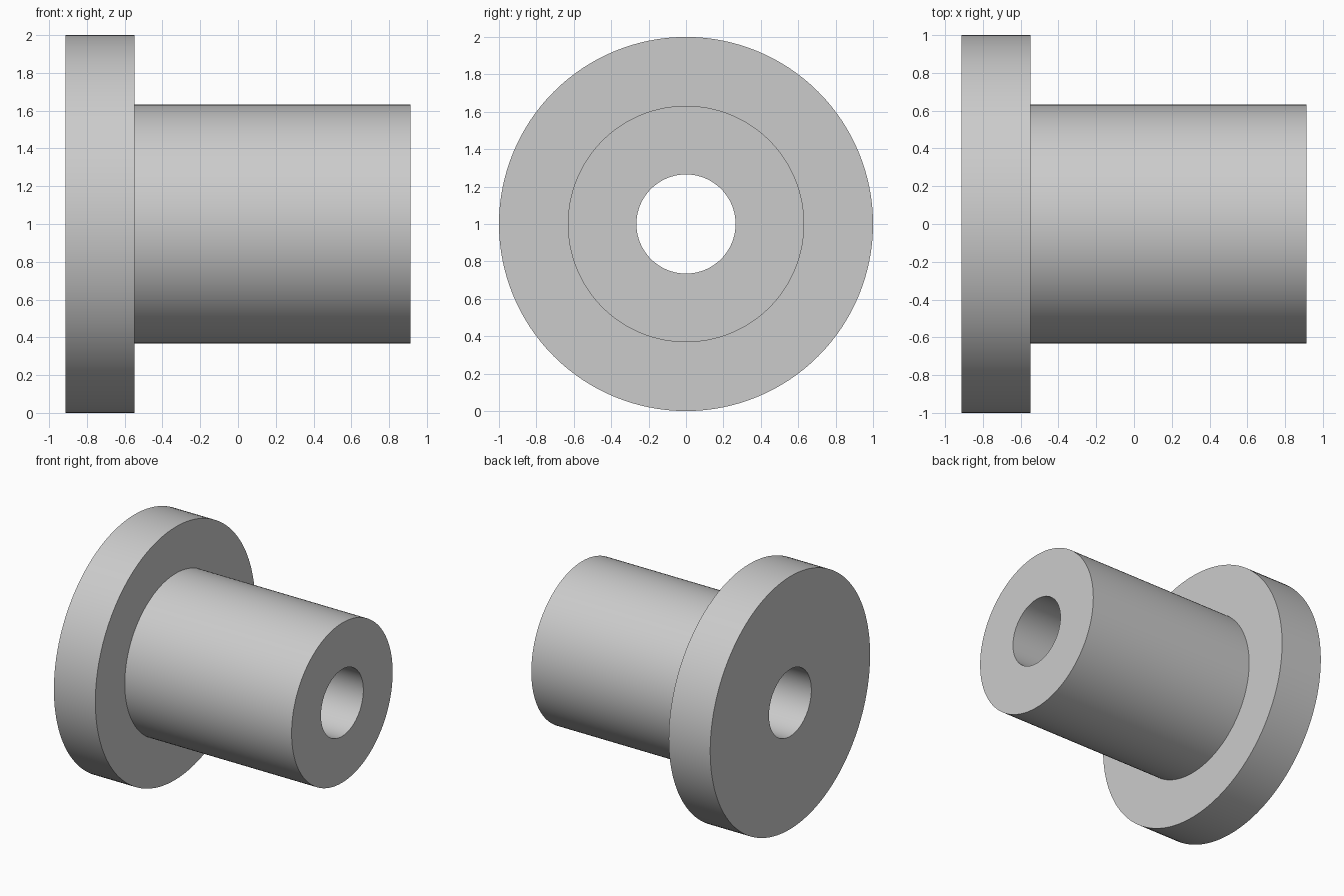
import bpy
import bmesh
import math
from mathutils import Vector, Matrix

cube = bpy.data.objects.get("Cube")
if cube:
    bpy.data.objects.remove(cube, do_unlink=True)

SEGMENTS = 128
HALF_LENGTH = 0.912
FLANGE_FACE = -0.549
FLANGE_R, BARREL_R, BORE_R = 1.0, 0.632, 0.265

# Plain grey metal
grey = bpy.data.materials.new("grey metal")
grey.use_nodes = True
colour = (0.6, 0.6, 0.6, 1.0)
grey.diffuse_color = colour
grey.node_tree.nodes["Principled BSDF"].inputs["Base Color"].default_value = colour

# Closed half-section of the bushing: (position along axis, radius)
section = [
    (-HALF_LENGTH, BORE_R),
    (-HALF_LENGTH, FLANGE_R),
    (FLANGE_FACE, FLANGE_R),
    (FLANGE_FACE, BARREL_R),
    (HALF_LENGTH, BARREL_R),
    (HALF_LENGTH, BORE_R),
]

# Revolve the section around the x axis
bm = bmesh.new()
verts = [bm.verts.new((x, 0, r)) for x, r in section]
edges = [bm.edges.new((v, verts[(i + 1) % len(verts)])) for i, v in enumerate(verts)]
bmesh.ops.spin(bm, geom=verts + edges, cent=Vector(), axis=Vector((1, 0, 0)),
               angle=math.tau, steps=SEGMENTS, use_merge=True)
bmesh.ops.remove_doubles(bm, verts=bm.verts[:], dist=0.0001)
bmesh.ops.recalc_face_normals(bm, faces=bm.faces[:])
bmesh.ops.transform(bm, matrix=Matrix.Translation((0, 0, FLANGE_R)), verts=bm.verts[:])

mesh = bpy.data.meshes.new("flanged_bushing")
bm.to_mesh(mesh)
bm.free()
mesh.materials.append(grey)
bushing = bpy.data.objects.new("flanged_bushing", mesh)
bpy.context.collection.objects.link(bushing)

# Smooth round walls, crisp rims
bpy.ops.object.select_all(action='DESELECT')
bushing.select_set(True)
bpy.context.view_layer.objects.active = bushing
bpy.ops.object.shade_smooth_by_angle(angle=math.radians(30))
